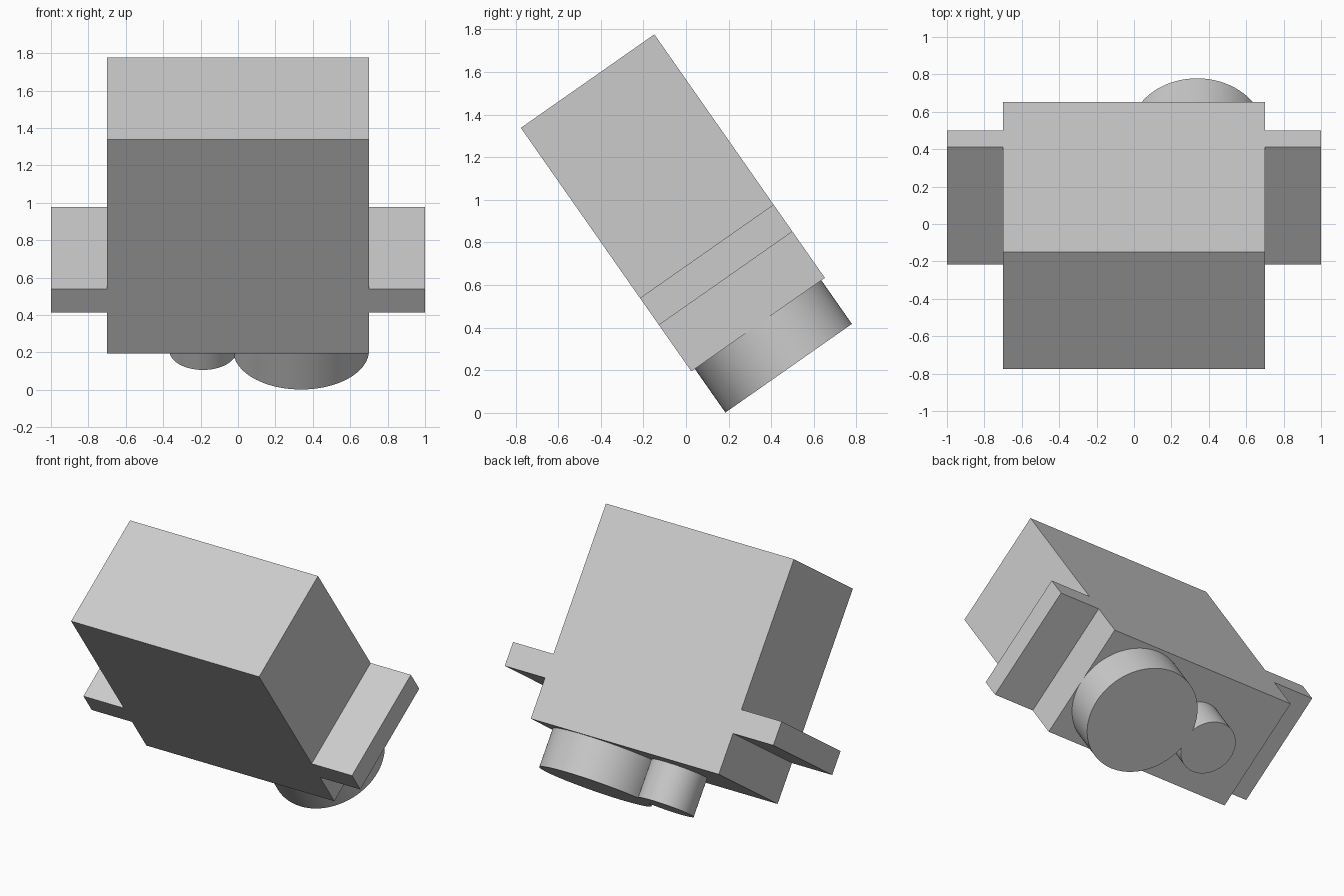
import bpy
import math
from mathutils import Matrix, Vector

cube = bpy.data.objects.get("Cube")
if cube:
    bpy.data.objects.remove(cube, do_unlink=True)

grey = bpy.data.materials.new("light grey")
grey.use_nodes = True
colour = (0.6, 0.6, 0.6, 1)
grey.diffuse_color = colour
grey.node_tree.nodes["Principled BSDF"].inputs["Base Color"].default_value = colour

# The whole device leans back about x, pivoting on its lower front edge
TILT = Matrix.Translation((0, 0.025, 0.195)) @ Matrix.Rotation(math.radians(35), 4, "X")
DEPTH, HEIGHT = 0.765, 1.395


def finish(name):
    obj = bpy.context.object
    obj.name = name
    obj.data.materials.append(grey)
    obj.data.transform(TILT)
    return obj


def box(name, x0, x1, z0, z1):
    bpy.ops.mesh.primitive_cube_add(size=1)
    size = Vector((x1 - x0, DEPTH, z1 - z0))
    centre = Vector(((x0 + x1) / 2, DEPTH / 2, (z0 + z1) / 2))
    bpy.context.object.data.transform(Matrix.Translation(centre) @ Matrix.Diagonal(size).to_4x4())
    return finish(name)


def cylinder(name, x, radius, length):
    bpy.ops.mesh.primitive_cylinder_add(vertices=96, radius=radius, depth=length)
    bpy.context.object.data.transform(Matrix.Translation((x, DEPTH / 2, -length / 2)))
    obj = finish(name)
    bpy.ops.object.shade_smooth_by_angle(angle=math.radians(30))
    return obj


# Main housing
box("housing", -0.7, 0.7, 0, HEIGHT)

# Mounting tabs on both sides
box("left_mounting_tab", 0.7, 1.0, 0.265, 0.42)
box("right_mounting_tab", -1.0, -0.7, 0.265, 0.42)

# Round bosses on the lower end
cylinder("large_boss", 0.3375, 0.3625, 0.25)
cylinder("small_boss", -0.187, 0.18, 0.25)
